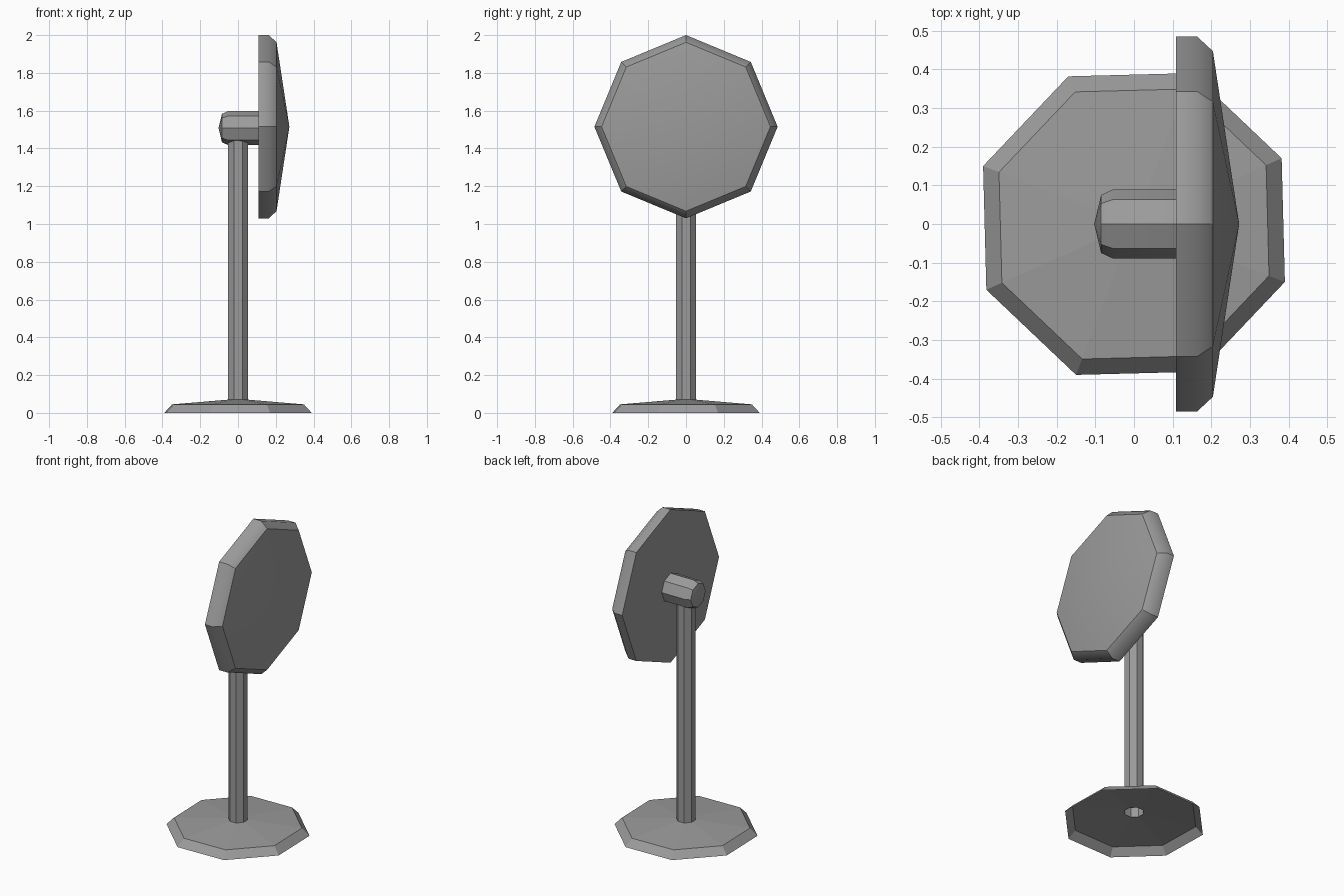
import bpy, bmesh
from math import sin, cos, radians, pi
from mathutils import Matrix

cube = bpy.data.objects.get("Cube")
if cube:
    bpy.data.objects.remove(cube)

SIDES = 8
GREY = (0.33, 0.33, 0.33, 1)
metal = bpy.data.materials.new("grey_metal")
metal.use_nodes = True
metal.diffuse_color = GREY
metal.node_tree.nodes["Principled BSDF"].inputs["Base Color"].default_value = GREY


def lathe(name, profile, turn=0, matrix=Matrix(), cap_start=False, soft_ring=None):
    """Spin (radius, height) points round z; radius 0 makes a tip.
    The edges of soft_ring stay smooth, all others are sharp."""
    bm = bmesh.new()
    rings = []
    for r, h in profile:
        count = SIDES if r else 1
        angles = [radians(turn) + 2 * pi * i / SIDES for i in range(count)]
        rings.append([bm.verts.new((r * cos(a), r * sin(a), h)) for a in angles])
    tip_faces = []
    for low, high in zip(rings, rings[1:]):
        for i in range(SIDES):
            j = (i + 1) % SIDES
            if len(high) == 1:
                tip_faces.append(bm.faces.new((low[i], low[j], high[0])))
            else:
                bm.faces.new((low[i], low[j], high[j], high[i]))
    if cap_start:
        bm.faces.new(rings[0][::-1])
    for f in bm.faces:
        f.smooth = True
    soft = set(rings[soft_ring]) if soft_ring is not None else set()
    tips = set(tip_faces)
    for e in bm.edges:
        within_tip = len(e.link_faces) == 2 and all(f in tips for f in e.link_faces)
        e.smooth = within_tip or all(v in soft for v in e.verts)
    bm.transform(matrix)
    mesh = bpy.data.meshes.new(name)
    bm.to_mesh(mesh)
    bm.free()
    mesh.materials.append(metal)
    obj = bpy.data.objects.new(name, mesh)
    bpy.context.collection.objects.link(obj)
    return obj


# Hollow base plate and the open tube standing on it
lathe("base", [(0.418, 0), (0.374, 0.045), (0.057, 0.07)], turn=24)
lathe("pole", [(0.057, 0.07), (0.057, 1.47)], turn=24)

# Round panel facing +x, with a bevelled rim and a shallow pointed face
face_left = Matrix.Translation((0.108, 0, 1.515)) @ Matrix.Rotation(pi / 2, 4, 'Y')
lathe("panel", [(0.485, 0), (0.485, 0.055), (0.447, 0.096), (0, 0.164)],
      matrix=face_left, cap_start=True, soft_ring=1)

# Stub holding the panel on the pole, pointing to -x
face_right = Matrix.Translation((0.108, 0, 1.508)) @ Matrix.Rotation(-pi / 2, 4, 'Y')
lathe("mount", [(0.089, 0), (0.089, 0.163), (0.075, 0.193), (0, 0.211)],
      matrix=face_right, soft_ring=1)
